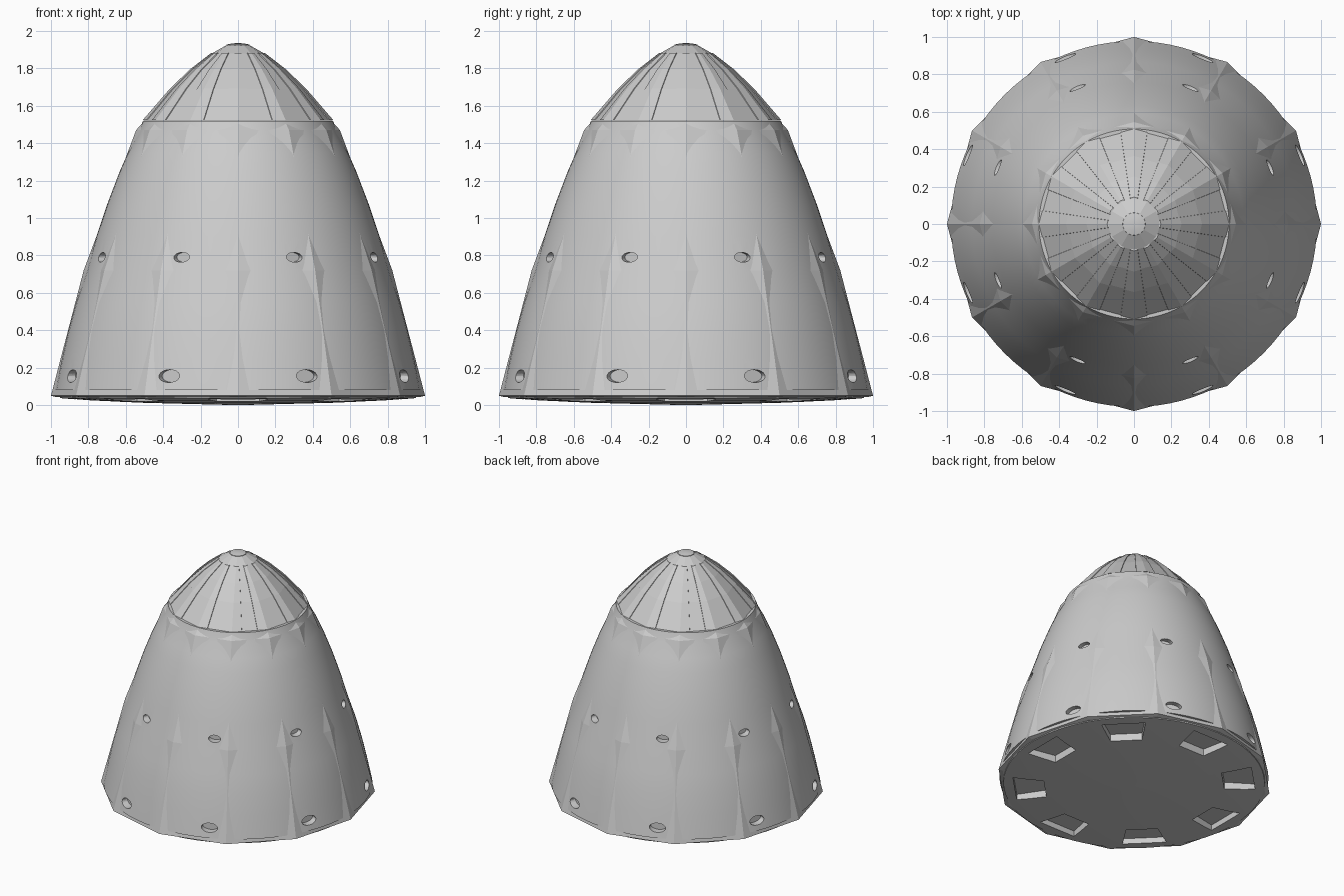
import bpy, bmesh, math
from mathutils import Matrix, Vector

if "Cube" in bpy.data.objects:
    bpy.data.objects.remove(bpy.data.objects["Cube"])

grey = bpy.data.materials.new("light_grey")
grey.diffuse_color = (0.6, 0.6, 0.6, 1)
grey.use_nodes = True
grey.node_tree.nodes["Principled BSDF"].inputs["Base Color"].default_value = grey.diffuse_color


def to_object(name, bm, smooth=None):
    bmesh.ops.recalc_face_normals(bm, faces=bm.faces[:])
    me = bpy.data.meshes.new(name)
    bm.to_mesh(me)
    bm.free()
    me.materials.append(grey)
    ob = bpy.data.objects.new(name, me)
    bpy.context.collection.objects.link(ob)
    return ob


def activate(ob):
    bpy.ops.object.select_all(action='DESELECT')
    ob.select_set(True)
    bpy.context.view_layer.objects.active = ob


def lathe(name, profile, sides):
    """Closed solid turned round z from (radius, height) points."""
    bm = bmesh.new()
    rings = []
    for r, z in profile:
        rings.append([bm.verts.new((r * math.cos(2 * math.pi * i / sides),
                                    r * math.sin(2 * math.pi * i / sides), z))
                      for i in range(sides)])
    for a, b in zip(rings, rings[1:]):
        for i in range(sides):
            j = (i + 1) % sides
            bm.faces.new((a[i], a[j], b[j], b[i]))
    bm.faces.new(rings[0])
    bm.faces.new(rings[-1])
    return to_object(name, bm)


def cut(ob, cutter):
    m = ob.modifiers.new("cut", 'BOOLEAN')
    m.operation = 'DIFFERENCE'
    m.solver = 'EXACT'
    m.object = cutter
    activate(ob)
    bpy.ops.object.modifier_apply(modifier=m.name)


def smooth(ob, angle=25):
    activate(ob)
    bpy.ops.object.shade_smooth_by_angle(angle=math.radians(angle))


# Twelve-sided hull whose corners show through as ridges
hull = lathe("ridged_hull", [(0.97, 0.042), (1.0, 0.05), (0.825, 0.72),
                             (0.545, 1.47), (0.5, 1.52)], 12)

# Round body over the hull
body = lathe("round_body", [(0.978, 0.08), (0.942, 0.25), (0.907, 0.4), (0.866, 0.55),
                            (0.81, 0.72), (0.757, 0.9), (0.697, 1.08), (0.632, 1.25),
                            (0.588, 1.35), (0.535, 1.45), (0.508, 1.52)], 96)

# Shallow heat shield dish
shield = lathe("heat_shield", [(0.02, 0.0), (0.5, 0.012), (0.8, 0.025),
                               (0.95, 0.037), (0.955, 0.06)], 64)

# Cutter for the round thruster ports, two rows of eight
bm = bmesh.new()
for z, r, w, h in [(0.155, 0.96, 0.06, 0.034), (0.79, 0.79, 0.045, 0.026)]:
    for k in range(8):
        spin = Matrix.Rotation(math.radians(22.5 + 45 * k), 4, 'Z')
        m = (spin @ Matrix.Translation((r, 0, z)) @ Matrix.Diagonal((1, w, h, 1))
             @ Matrix.Rotation(math.pi / 2, 4, 'Y'))
        bmesh.ops.create_cone(bm, cap_ends=True, segments=24, radius1=1, radius2=1,
                              depth=0.09, matrix=m)
ports = to_object("port_cutter", bm)

# Cutter for the eight tapered pockets underneath
bm = bmesh.new()
for k in range(8):
    spin = Matrix.Rotation(math.radians(45 * k), 4, 'Z')
    res = bmesh.ops.create_cube(bm, size=1)
    for v in res['verts']:
        outer = v.co.x > 0
        side = 1 if v.co.y > 0 else -1
        v.co = spin @ Vector((0.87 if outer else 0.65, side * (0.16 if outer else 0.115),
                              0.075 if v.co.z > 0 else -0.1))
pockets = to_object("pocket_cutter", bm)

for ob in (hull, body):
    cut(ob, ports)
for ob in (hull, shield):
    cut(ob, pockets)
for c in (ports, pockets):
    bpy.data.objects.remove(c)
smooth(body)
smooth(shield)

# Faceted nose cone
NOSE = [(0.505, 1.522), (0.36, 1.69), (0.25, 1.795), (0.14, 1.88), (0.06, 1.925)]
lathe("nose_cone", NOSE, 12)

# Round tip cap
smooth(lathe("nose_cap", [(0.062, 1.915), (0.06, 1.928), (0.035, 1.933), (0.01, 1.935)], 32))

# Thin tapered strips folded over each nose ridge
bm = bmesh.new()
for k in range(12):
    a = math.radians(30 * k)
    rows = []
    for r, z in NOSE[:4]:
        half = 0.14 * r
        ridge = r + 0.004
        drop = half * math.tan(math.radians(15))
        row = [(ridge - drop, -half), (ridge, 0), (ridge - drop, half),
               (ridge - drop - 0.009, half), (ridge - 0.009, 0), (ridge - drop - 0.009, -half)]
        rot = Matrix.Rotation(a, 4, 'Z')
        rows.append([bm.verts.new(rot @ Vector((x, y, z + 0.002))) for x, y in row])
    for p, q in zip(rows, rows[1:]):
        for i in range(6):
            j = (i + 1) % 6
            bm.faces.new((p[i], p[j], q[j], q[i]))
    bm.faces.new(rows[0])
    bm.faces.new(rows[-1])
to_object("nose_strips", bm)
